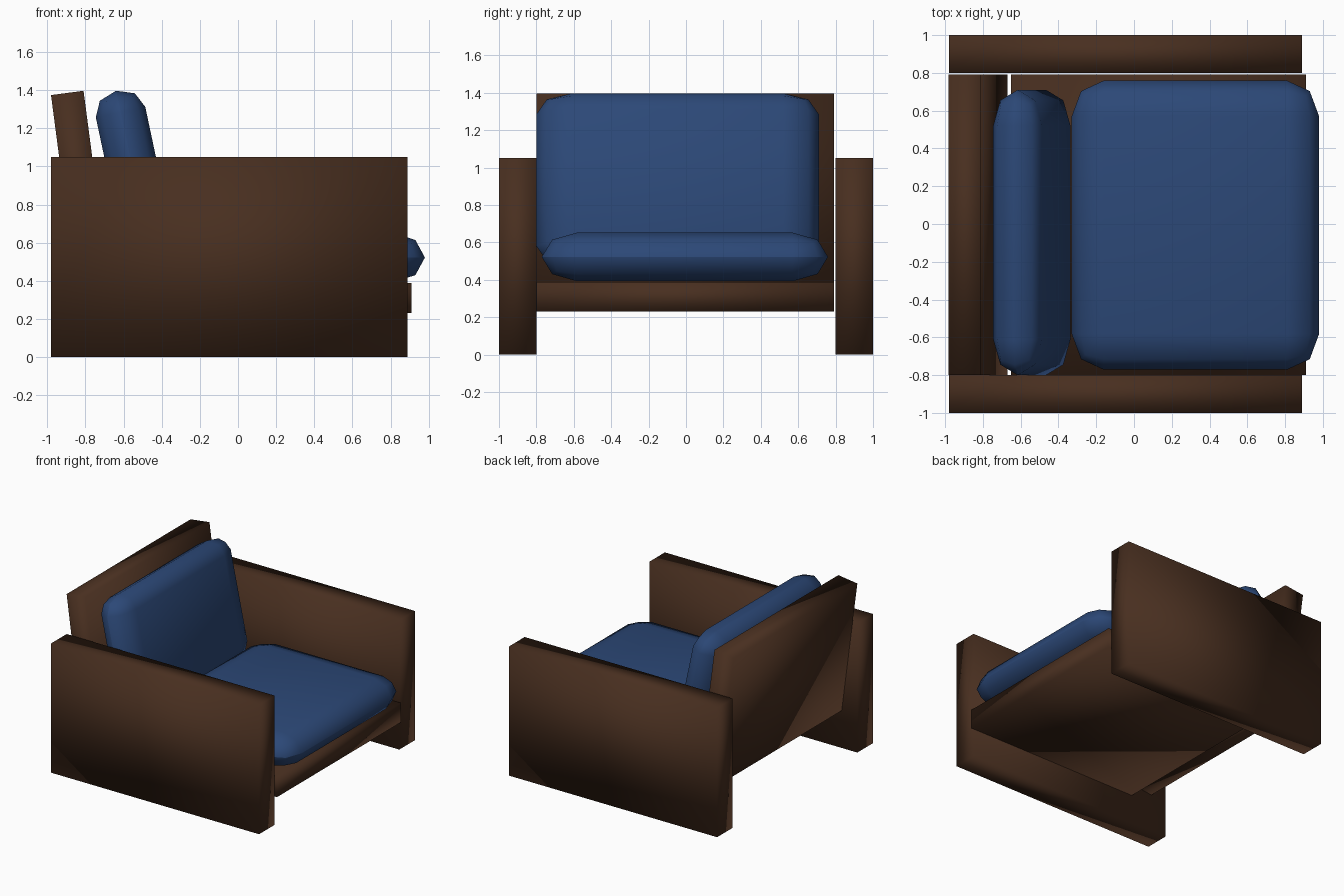
import bpy, bmesh
from math import radians

if "Cube" in bpy.data.objects:
    bpy.data.objects.remove(bpy.data.objects["Cube"])


def material(name, rgb):
    m = bpy.data.materials.new(name)
    m.diffuse_color = (*rgb, 1)
    m.use_nodes = True
    m.node_tree.nodes["Principled BSDF"].inputs["Base Color"].default_value = m.diffuse_color
    return m


wood = material("dark_wood", (0.065, 0.028, 0.014))
fabric = material("blue_fabric", (0.025, 0.065, 0.185))


def finish(name, bm, loc, tilt, mat):
    bmesh.ops.recalc_face_normals(bm, faces=bm.faces)
    me = bpy.data.meshes.new(name)
    bm.to_mesh(me)
    bm.free()
    me.shade_smooth()
    me.materials.append(mat)
    ob = bpy.data.objects.new(name, me)
    ob.location = loc
    ob.rotation_euler = (0, radians(tilt), 0)
    bpy.context.collection.objects.link(ob)
    return ob


def board(name, loc, size, tilt=0):
    bm = bmesh.new()
    bmesh.ops.create_cube(bm, size=1)
    bmesh.ops.scale(bm, vec=size, verts=bm.verts)
    return finish(name, bm, loc, tilt, wood)


def cushion(name, loc, size, round_xy, tilt=0):
    # two-step rounded box, then stretched so the rounding is wider than it is tall
    h = size[2] / 2
    sx, sy = round_xy[0] / h, round_xy[1] / h
    bm = bmesh.new()
    bmesh.ops.create_cube(bm, size=1)
    bmesh.ops.scale(bm, vec=(size[0] / sx, size[1] / sy, size[2]), verts=bm.verts)
    bmesh.ops.bevel(bm, geom=bm.edges[:], offset=h * 0.995, segments=2,
                    profile=0.5, affect='EDGES')
    bmesh.ops.scale(bm, vec=(sx, sy, 1), verts=bm.verts)
    return finish(name, bm, loc, tilt, fabric)


# side panels serving as arms and legs
for side, y in (("right", -0.9), ("left", 0.9)):
    board(side + "_arm_panel", (-0.045, y, 0.525), (1.87, 0.2, 1.05))

# seat board and leaning back board
board("seat_board", (0.13, -0.004, 0.309), (1.56, 1.59, 0.158))
board("back_board", (-0.825, -0.004, 0.85), (0.172, 1.59, 1.08), tilt=-7.5)

# cushions
cushion("seat_cushion", (0.325, -0.006, 0.522), (1.31, 1.53, 0.26), (0.17, 0.19))
cushion("back_cushion", (-0.541, -0.045, 0.932), (0.95, 1.51, 0.265), (0.115, 0.19), tilt=78)
